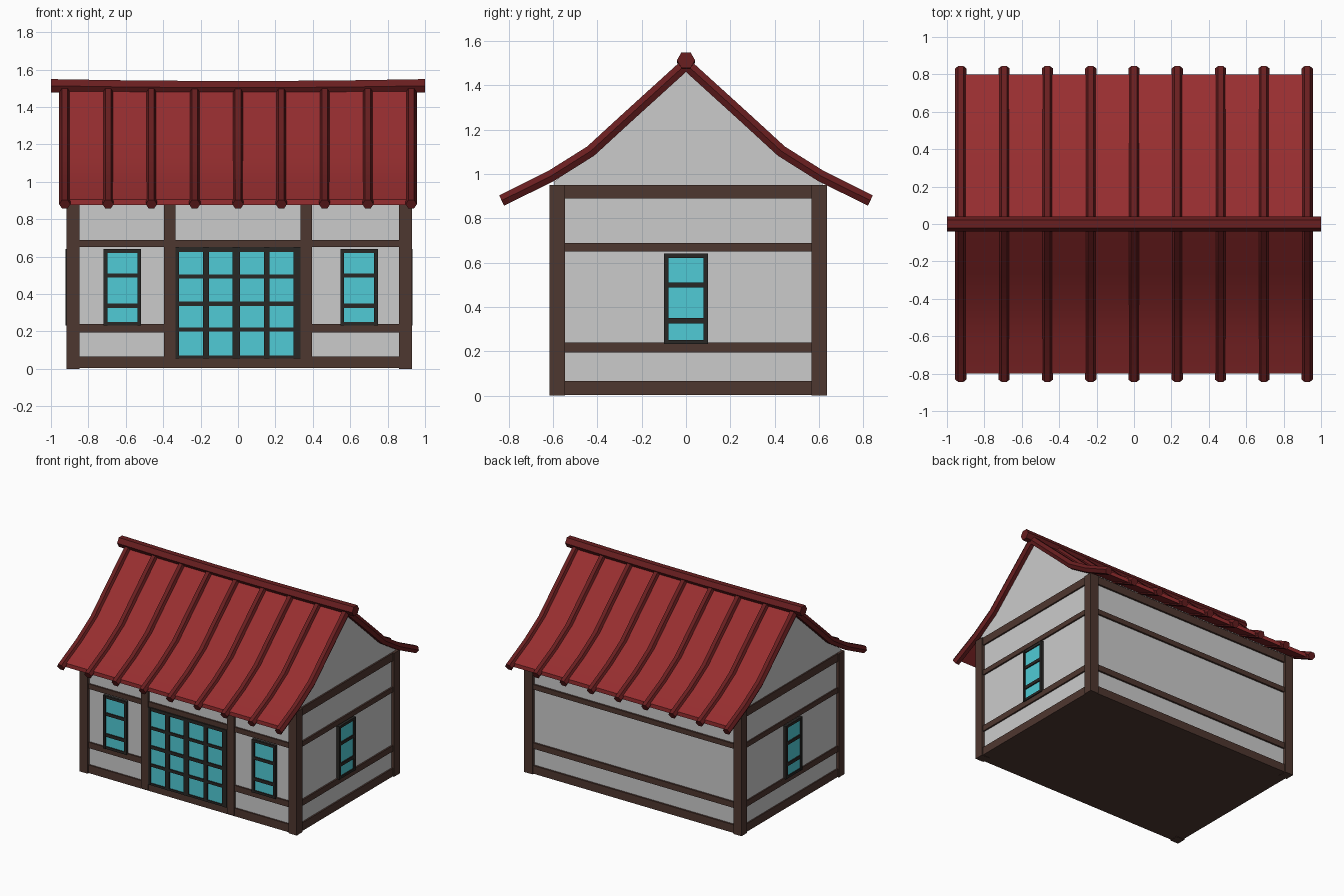
import bpy, bmesh, math
from mathutils import Vector, Matrix

if "Cube" in bpy.data.objects:
    bpy.data.objects.remove(bpy.data.objects["Cube"])


def material(name, r, g, b):
    m = bpy.data.materials.new(name)
    m.diffuse_color = (r, g, b, 1)
    m.use_nodes = True
    m.node_tree.nodes["Principled BSDF"].inputs["Base Color"].default_value = m.diffuse_color
    return m


TILE = material("roof_red", 0.31, 0.027, 0.029)
RIB = material("rib_red", 0.14, 0.013, 0.014)
WOOD = material("dark_wood", 0.076, 0.038, 0.029)
FRAME = material("frame_black", 0.022, 0.02, 0.018)
GLASS = material("teal_glass", 0.08, 0.6, 0.67)


def finish(name, bm, mat=None, smooth=None):
    bmesh.ops.recalc_face_normals(bm, faces=bm.faces)
    me = bpy.data.meshes.new(name)
    bm.to_mesh(me)
    bm.free()
    if mat:
        me.materials.append(mat)
    if smooth:
        me.shade_smooth()
        me.set_sharp_from_angle(angle=math.radians(smooth))
    ob = bpy.data.objects.new(name, me)
    bpy.context.collection.objects.link(ob)
    return ob


def add_box(bm, x, y, z):
    """Box from three (low, high) ranges."""
    size = [b - a for a, b in (x, y, z)]
    mid = [(a + b) / 2 for a, b in (x, y, z)]
    bmesh.ops.create_cube(bm, size=1, matrix=Matrix.Translation(mid) @ Matrix.Diagonal((*size, 1)))


def boxes(name, ranges, mat):
    bm = bmesh.new()
    for r in ranges:
        add_box(bm, *r)
    return finish(name, bm, mat)


def prism(name, profile, x0, x1, mat=None, smooth=None):
    """Extrude a (y, z) outline along x."""
    bm = bmesh.new()
    face = bm.faces.new([bm.verts.new((x0, y, z)) for y, z in profile])
    new = bmesh.ops.extrude_face_region(bm, geom=[face])["geom"]
    bmesh.ops.translate(bm, verts=[v for v in new if isinstance(v, bmesh.types.BMVert)], vec=(x1 - x0, 0, 0))
    return finish(name, bm, mat, smooth)


def tube(bm, path, radius, side):
    """Six-sided pole swept along a planar path, mitred at the bends."""
    pts, side, rings = [Vector(p) for p in path], Vector(side), []
    for i, p in enumerate(pts):
        a = (p - pts[max(i - 1, 0)]).normalized()
        b = (pts[min(i + 1, len(pts) - 1)] - p).normalized()
        t = (a + b).normalized()
        up = t.cross(side) / max(t.dot(b), t.dot(a))
        rings.append([bm.verts.new(p + radius * (side * math.cos(k * math.pi / 3) + up * math.sin(k * math.pi / 3)))
                      for k in range(6)])
    for r, s in zip(rings, rings[1:]):
        for k in range(6):
            bm.faces.new((r[k], r[k - 1], s[k - 1], s[k]))
    bm.faces.new(rings[0])
    bm.faces.new(rings[-1])


# Swooping roof line, eave to peak, mirrored front to back
half = [(-0.832, 0.88), (-0.61, 0.99), (-0.43, 1.103), (-0.27, 1.25), (0, 1.495)]
slope = half + [(-y, z) for y, z in half[-2::-1]]

# Plastered walls with curved gables
upper = [(y, z - 0.01) for y, z in reversed(slope) if abs(y) < 0.5]
prism("walls", [(-0.595, 0.01), (0.615, 0.01), (0.615, 0.965)] + upper + [(-0.595, 0.965)], -0.9, 0.91)

# Roof sheet
line = [(-0.8, 0.896)] + slope[1:-1] + [(0.8, 0.896)]
sheet = [(y, z + 0.01) for y, z in line] + [(y, z - 0.02) for y, z in reversed(line)]
prism("roof_sheet", sheet, -0.93, 0.93, TILE, 35)

# Roof ribs and sagging ridge pole
bm = bmesh.new()
for i in range(9):
    x = -0.926 + i * 0.2315
    tube(bm, [(x, y, z) for y, z in slope], 0.03, (1, 0, 0))
finish("roof_ribs", bm, RIB, 50)
bm = bmesh.new()
tube(bm, [(x, 0, 1.503 + 0.01 * x * x) for x in (-1, -0.6, -0.2, 0.2, 0.6, 1)], 0.041, (0, 1, 0))
finish("ridge_pole", bm, RIB, 50)

# Timber posts
X0, X1, Y0, Y1 = -0.918, 0.93, -0.615, 0.637
posts = [(x, y, (0, 0.95)) for x in ((X0, X0 + 0.07), (X1 - 0.07, X1))
         for y in ((Y0, Y0 + 0.07), (Y1 - 0.07, Y1))]
boxes("corner_posts", posts, WOOD)
boxes("door_posts", [(x, (Y0, -0.57), (0.01, 0.95)) for x in ((-0.396, -0.335), (0.335, 0.396))], WOOD)

# Horizontal rails on every wall; the low rail stops at the door
bx0, bx1, by0, by1 = X0 + 0.008, X1 - 0.008, Y0 + 0.008, Y1 - 0.008
boxes("base_slab", [((bx0, bx1), (by0, by1), (0.003, 0.065))], WOOD)
rails = []
for z in ((0.195, 0.24), (0.65, 0.688), (0.89, 0.95)):
    spans = [(bx0, -0.36), (0.36, bx1)] if z[0] < 0.3 else [(bx0, bx1)]
    rails += [(s, (by0, by0 + 0.03), z) for s in spans]
    rails.append(((bx0, bx1), (by1 - 0.03, by1), z))
    rails += [(x, (by0, by1), z) for x in ((bx0, bx0 + 0.03), (bx1 - 0.03, bx1))]
boxes("wall_rails", rails, WOOD)


# Glazed lattice facing -y before it is turned and placed on a wall
def lattice(name, loc, turn, cols, rows):
    u, z = (cols[0][0], cols[-1][1]), (rows[0][0], rows[-1][1])
    bars = [(c, (-0.022, 0.01), z) for c in cols] + [(u, (-0.02, 0.01), r) for r in rows]
    parts = [boxes(name + "_frame", bars, FRAME),
             boxes(name + "_glass", [((u[0] + 0.005, u[1] - 0.005), (-0.012, 0.005), (z[0] + 0.005, z[1] - 0.005))], GLASS)]
    for ob in parts:
        ob.location = (*loc, 0)
        ob.rotation_euler.z = math.radians(turn)


win_cols = [(-0.1, -0.08), (0.08, 0.1)]
win_rows = [(0.232, 0.25), (0.325, 0.35), (0.487, 0.51), (0.62, 0.64)]
lattice("front_left_window", (-0.618, -0.595), 0, win_cols, win_rows)
lattice("front_right_window", (0.648, -0.595), 0, win_cols, win_rows)
lattice("right_window", (0.91, 0), 90, win_cols, win_rows)
lattice("left_window", (-0.9, 0), -90, win_cols, win_rows)
lattice("door", (0, -0.595), 0,
        [(-0.335, -0.315), (-0.187, -0.155), (-0.03, 0.01), (0.138, 0.168), (0.297, 0.335)],
        [(0.055, 0.07), (0.198, 0.22), (0.335, 0.36), (0.483, 0.505), (0.625, 0.65)])
